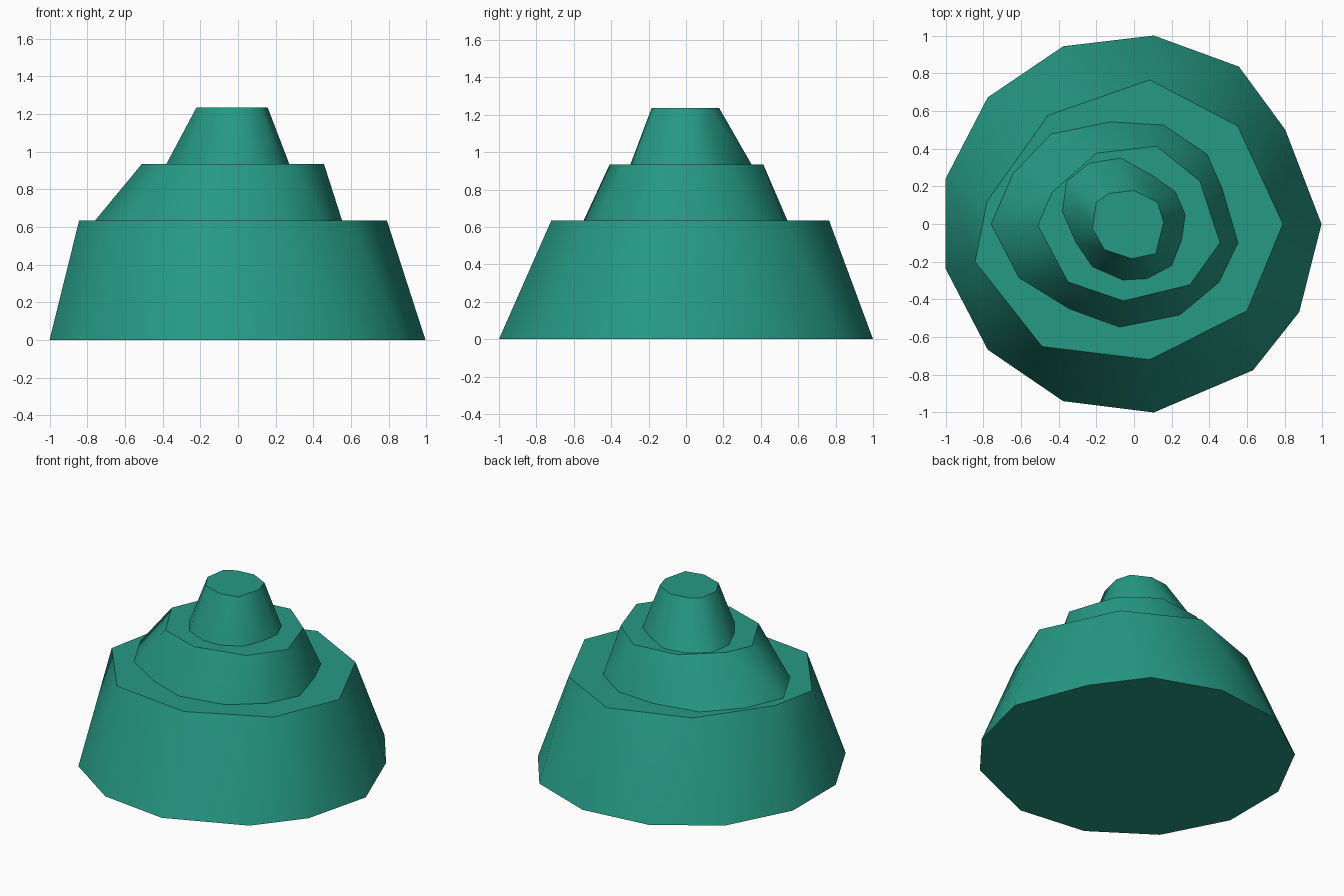
import bpy, bmesh, math

if "Cube" in bpy.data.objects:
    bpy.data.objects.remove(bpy.data.objects["Cube"])

# Outlines (x, y) of the three stacked tiers: foot ring and rim ring
TIERS = [
    (0.0, [(.105, 1), (.557, .835), (.803, .5), (.995, 0), (.877, -.467), (.632, -.776), (.105, -1),
           (-.376, -.94), (-.776, -.667), (-1, -.237), (-1, .24), (-.776, .672), (-.376, .943)],
     0.635, [(.083, .765), (.55, .52), (.79, 0), (.6, -.46), (.083, -.72), (-.488, -.65),
             (-.843, -.2), (-.78, .12), (-.456, .577)]),
    (0.635, [(-.125, .542), (.157, .525), (.387, .37), (.467, .19), (.552, -.1), (.45, -.31), (.243, -.483),
             (-.077, -.547), (-.344, -.45), (-.61, -.285), (-.758, 0), (-.643, .265), (-.44, .477)],
     0.935, [(.12, .413), (.35, .227), (.456, -.1), (.296, -.323), (-.056, -.408), (-.35, -.307),
             (-.51, -.008), (-.435, .168), (-.2, .376)]),
    (0.935, [(-.237, .323), (-.07, .35), (.104, .253), (.22, .17), (.272, .05), (.253, -.083), (.2, -.22),
             (.07, -.29), (-.06, -.297), (-.22, -.227), (-.307, -.1), (-.38, .067), (-.358, .225)],
     1.235, [(0, .178), (.125, .115), (.157, .01), (.115, -.157), (-.013, -.184), (-.157, -.136),
             (-.22, -.024), (-.2, .115), (-.13, .163)]),
]

bm = bmesh.new()
levels = []                     # every ring, from the ground upwards


def is_flat(face):
    z = [v.co.z for v in face.verts]
    return max(z) - min(z) < 1e-5


def open_edges(ring):
    s = set(ring)
    return list({e for v in ring for e in v.link_edges
                 if e.verts[0] in s and e.verts[1] in s})


# Sloping walls: skin between the two rings of each tier
for z0, foot, z1, rim in TIERS:
    a = [bm.verts.new((x, y, z0)) for x, y in foot]
    b = [bm.verts.new((x, y, z1)) for x, y in rim]
    bmesh.ops.convex_hull(bm, input=a + b)
    own = set(a + b)
    caps = [f for f in bm.faces if f.verts[0] in own and is_flat(f)]
    bmesh.ops.delete(bm, geom=caps, context='FACES')
    # drop leftovers of the caps
    wires = [e for e in bm.edges if not e.link_faces]
    bmesh.ops.delete(bm, geom=wires, context='EDGES')
    levels += [[v for v in a if v.is_valid], [v for v in b if v.is_valid]]

# Underside and summit as flat polygons, terraces as flat rings
bmesh.ops.contextual_create(bm, geom=open_edges(levels[0]))
bmesh.ops.contextual_create(bm, geom=open_edges(levels[5]))
for i in (1, 3):
    bmesh.ops.triangle_fill(bm, use_beauty=True,
                            edges=open_edges(levels[i]) + open_edges(levels[i + 1]))
bmesh.ops.recalc_face_normals(bm, faces=bm.faces[:])

mesh = bpy.data.meshes.new("terraced_hill")
bm.to_mesh(mesh)
bm.free()
hill = bpy.data.objects.new("terraced_hill", mesh)
bpy.context.collection.objects.link(hill)

green = bpy.data.materials.new("teal_green")
green.diffuse_color = (0.019, 0.319, 0.231, 1)
green.use_nodes = True
green.node_tree.nodes["Principled BSDF"].inputs["Base Color"].default_value = green.diffuse_color
mesh.materials.append(green)

# Rounded walls, crisp terrace edges
bpy.context.view_layer.objects.active = hill
hill.select_set(True)
bpy.ops.object.shade_smooth_by_angle(angle=math.radians(45))
